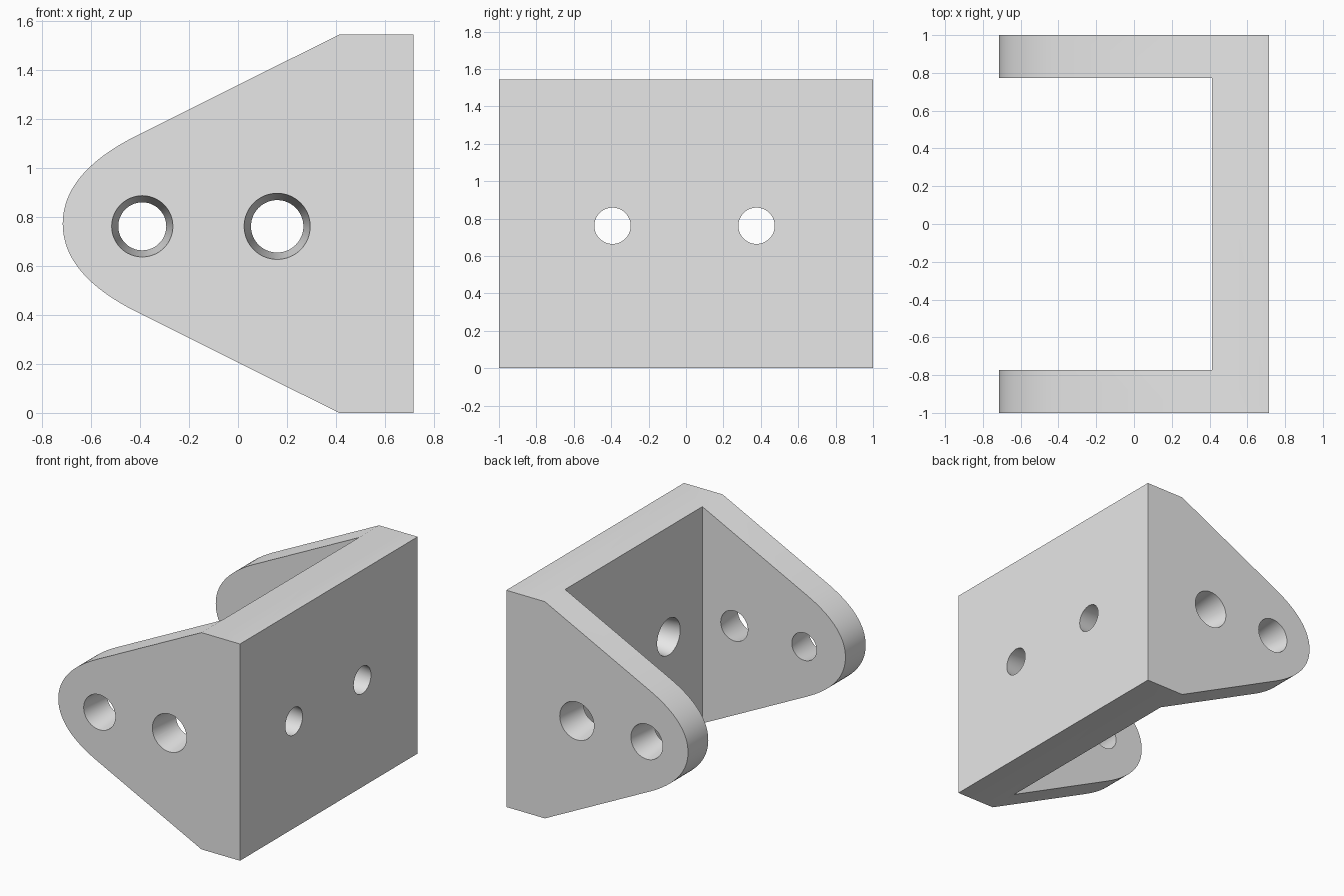
import bpy, bmesh, math
from mathutils import Vector

cube = bpy.data.objects.get("Cube")
if cube:
    bpy.data.objects.remove(cube, do_unlink=True)

HEIGHT, MID, HOLE_Z = 1.545, 0.772, 0.762
NOSE_X, SHOULDER_X, BACK_X = -0.716, 0.412, 0.716
ARM_IN = 0.772

grey = bpy.data.materials.new("plain grey")
grey.use_nodes = True
grey.diffuse_color = (0.8, 0.8, 0.8, 1)
grey.node_tree.nodes["Principled BSDF"].inputs["Base Color"].default_value = (0.8, 0.8, 0.8, 1)


def new_object(name, bm):
    bmesh.ops.recalc_face_normals(bm, faces=bm.faces)
    mesh = bpy.data.meshes.new(name)
    bm.to_mesh(mesh)
    bm.free()
    mesh.materials.append(grey)
    obj = bpy.data.objects.new(name, mesh)
    bpy.context.collection.objects.link(obj)
    return obj


def tapered_cutter(start, end, r_start, r_end):
    """Cone frustum between two points, lengthened past both ends."""
    start, end = Vector(start), Vector(end)
    axis, slope = end - start, r_end - r_start
    extra = 0.1
    bm = bmesh.new()
    bmesh.ops.create_cone(bm, cap_ends=True, segments=64, depth=axis.length * (1 + 2 * extra),
                          radius1=r_start - slope * extra, radius2=r_end + slope * extra)
    turn = axis.to_track_quat('Z', 'Y').to_matrix().to_4x4()
    bmesh.ops.transform(bm, matrix=turn, verts=bm.verts)
    bmesh.ops.translate(bm, vec=(start + end) / 2, verts=bm.verts)
    return new_object("hole_cutter", bm)


def cut(obj, cutter):
    mod = obj.modifiers.new("cut", 'BOOLEAN')
    mod.operation, mod.solver, mod.object = 'DIFFERENCE', 'EXACT', cutter
    bpy.context.view_layer.objects.active = obj
    bpy.ops.object.modifier_apply(modifier=mod.name)
    bpy.data.objects.remove(cutter, do_unlink=True)


# Side profile: rounded nose flaring to the mounting plate
tip, control, tangent = Vector((NOSE_X, 0)), Vector((NOSE_X, 0.207)), Vector((-0.42, 0.357))
STEPS = 20
upper = []
for i in range(STEPS + 1):
    t = i / STEPS
    upper.append(tip * (1 - t) ** 2 + control * 2 * t * (1 - t) + tangent * t * t)
upper += [Vector((SHOULDER_X, MID)), Vector((BACK_X, MID))]
outline = upper + [Vector((p.x, -p.y)) for p in reversed(upper[1:])]

bm = bmesh.new()
face = bm.faces.new([bm.verts.new((p.x, -1, p.y + HEIGHT / 2)) for p in outline])
side = bmesh.ops.extrude_face_region(bm, geom=[face])
bmesh.ops.translate(bm, vec=(0, 2, 0),
                    verts=[g for g in side["geom"] if isinstance(g, bmesh.types.BMVert)])
bracket = new_object("bracket", bm)

# Open slot between the two arms
bm = bmesh.new()
bmesh.ops.create_cube(bm, size=2)
bmesh.ops.scale(bm, vec=(1, ARM_IN, 2), verts=bm.verts)
bmesh.ops.translate(bm, vec=(SHOULDER_X - 1, 0, MID), verts=bm.verts)
bm.verts.ensure_lookup_table()
for v in bm.verts:
    if v.co.x < 0:
        v.co.x -= 1
cut(bracket, new_object("slot_cutter", bm))

# Tapered holes in both arms, wider on the outside
for s in (-1, 1):
    for x, r_out, r_in in ((-0.391, 0.125, 0.098), (0.16, 0.135, 0.107)):
        cut(bracket, tapered_cutter((x, s, HOLE_Z), (x, s * ARM_IN, HOLE_Z), r_out, r_in))

# Tapered holes in the plate, wider on the inside
for y in (-0.393, 0.377):
    cut(bracket, tapered_cutter((SHOULDER_X, y, HOLE_Z), (BACK_X, y, HOLE_Z), 0.13, 0.097))

bpy.ops.object.select_all(action='DESELECT')
bracket.select_set(True)
bpy.context.view_layer.objects.active = bracket
bpy.ops.object.shade_smooth_by_angle(angle=math.radians(30))
